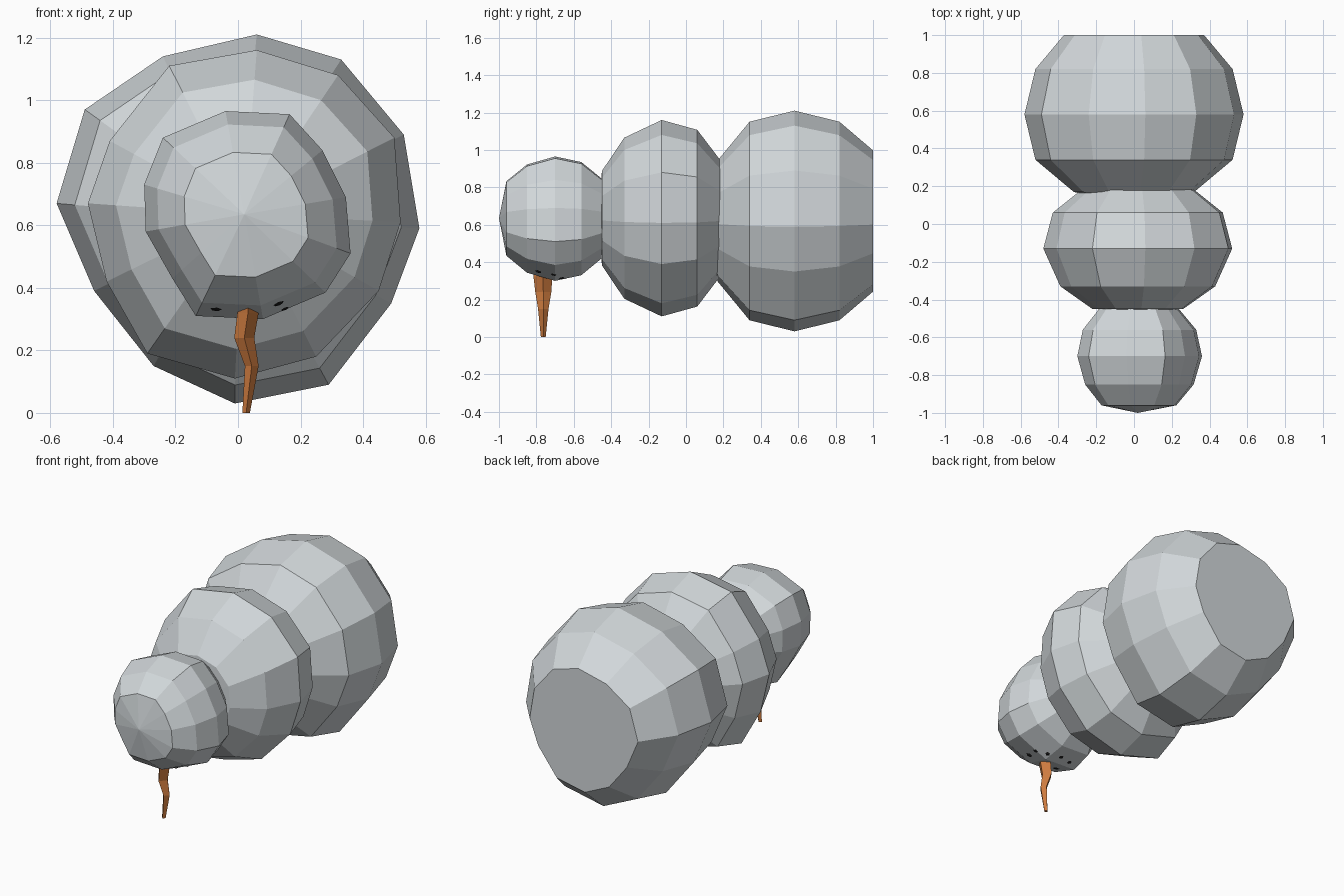
import bpy, bmesh
from mathutils import Vector
from mathutils.bvhtree import BVHTree

if "Cube" in bpy.data.objects:
    bpy.data.objects.remove(bpy.data.objects["Cube"])


def material(name, rgb):
    m = bpy.data.materials.new(name)
    m.diffuse_color = (*rgb, 1)
    m.use_nodes = True
    m.node_tree.nodes["Principled BSDF"].inputs["Base Color"].default_value = m.diffuse_color
    return m


snow = material("snow grey", (0.64, 0.68, 0.70))
orange = material("carrot orange", (0.62, 0.20, 0.05))
black = material("coal black", (0.01, 0.01, 0.01))


def finish(bm, name, mat):
    bmesh.ops.recalc_face_normals(bm, faces=bm.faces)
    me = bpy.data.meshes.new(name)
    bm.to_mesh(me)
    me.materials.append(mat)
    ob = bpy.data.objects.new(name, me)
    bpy.context.collection.objects.link(ob)
    return ob


def loft(bm, loops, start=None, end=None):
    """Join rings of points; each end is a pole point or a flat cap."""
    rings = [[bm.verts.new(p) for p in loop] for loop in loops]
    n = len(rings[0])
    for a, b in zip(rings, rings[1:]):
        for i in range(n):
            j = (i + 1) % n
            bm.faces.new((a[i], a[j], b[j], b[i]))
    for ring, pole in ((rings[0], start), (rings[-1], end)):
        if pole is None:
            bm.faces.new(ring)
        else:
            v = bm.verts.new(pole)
            for i in range(n):
                bm.faces.new((ring[i], ring[(i + 1) % n], v))


def snowball(name, center, outline, rings, start_y=None, end_y=None):
    """Lumpy ball along y: the widest outline, scaled for each (y, scale)."""
    cx, cz = center
    loops = [[(cx + (x - cx) * s, y, cz + (z - cz) * s) for x, z in outline]
             for y, s in rings]
    bm = bmesh.new()
    loft(bm, loops,
         None if start_y is None else (cx, start_y, cz),
         None if end_y is None else (cx, end_y, cz))
    return finish(bm, name, snow)


# Base ball, with the flat standing face at the back
snowball("base_snowball", (0, 0.62),
         [(0.06, 1.21), (0.33, 1.13), (0.53, 0.89), (0.58, 0.59), (0.49, 0.35),
          (0.29, 0.09), (-0.01, 0.03), (-0.27, 0.15), (-0.46, 0.39),
          (-0.58, 0.67), (-0.49, 0.97), (-0.24, 1.14)],
         [(0.17, 0.55), (0.34, 0.9), (0.58, 1), (0.82, 0.9), (1.0, 0.64)],
         start_y=0.09)

# Middle ball
snowball("middle_snowball", (0.02, 0.635),
         [(0.06, 1.16), (0.32, 1.08), (0.50, 0.88), (0.52, 0.61), (0.45, 0.39),
          (0.25, 0.18), (-0.01, 0.11), (-0.29, 0.19), (-0.42, 0.42),
          (-0.48, 0.67), (-0.41, 0.87), (-0.22, 1.11)],
         [(-0.45, 0.48), (-0.33, 0.82), (-0.13, 1), (0.06, 0.9), (0.18, 0.6)],
         start_y=-0.46, end_y=0.25)

# Head ball
head = snowball("head_snowball", (0.02, 0.635),
                [(-0.04, 0.965), (0.165, 0.955), (0.27, 0.84), (0.345, 0.69),
                 (0.36, 0.51), (0.28, 0.385), (0.08, 0.30), (-0.135, 0.31),
                 (-0.21, 0.43), (-0.295, 0.58), (-0.30, 0.73), (-0.24, 0.88)],
                [(-0.96, 0.6), (-0.85, 0.87), (-0.70, 1), (-0.56, 0.91),
                 (-0.45, 0.64)],
                start_y=-1.0, end_y=-0.40)

# Bent four-sided carrot nose: z, centre x, centre y, half widths
bm = bmesh.new()
loft(bm, [[(x + hx, y, z), (x, y + hy, z), (x - hx, y, z), (x, y - hy, z)]
          for z, x, y, hx, hy in (
              (0.38, 0.035, -0.765, 0.035, 0.05),
              (0.32, 0.032, -0.765, 0.034, 0.05),
              (0.24, 0.020, -0.763, 0.032, 0.043),
              (0.15, 0.044, -0.763, 0.022, 0.028),
              (0.00, 0.026, -0.763, 0.012, 0.013))])
finish(bm, "carrot_nose", orange)

# Coal lumps barely poking out of the underside of the head
tree = BVHTree.FromPolygons([v.co for v in head.data.vertices],
                            [p.vertices for p in head.data.polygons])


def coal(name, x, y, r):
    hit, normal, _, _ = tree.ray_cast(Vector((x, y, -1)), Vector((0, 0, 1)))
    bm = bmesh.new()
    bmesh.ops.create_icosphere(bm, subdivisions=1, radius=r)
    for v in bm.verts:
        v.co.z *= 0.5
    bmesh.ops.rotate(bm, verts=bm.verts,
                     matrix=normal.to_track_quat('Z', 'Y').to_matrix())
    bmesh.ops.translate(bm, verts=bm.verts, vec=hit - normal * r * 0.25)
    finish(bm, name, black)


for i, (x, y) in enumerate(((0.13, -0.79), (-0.07, -0.785))):
    coal(f"coal_eye_{i + 1}", x, y, 0.024)
for i, (x, y) in enumerate(((0.15, -0.71), (0.095, -0.665),
                            (0.01, -0.645), (-0.065, -0.66))):
    coal(f"coal_mouth_{i + 1}", x, y, 0.018)
